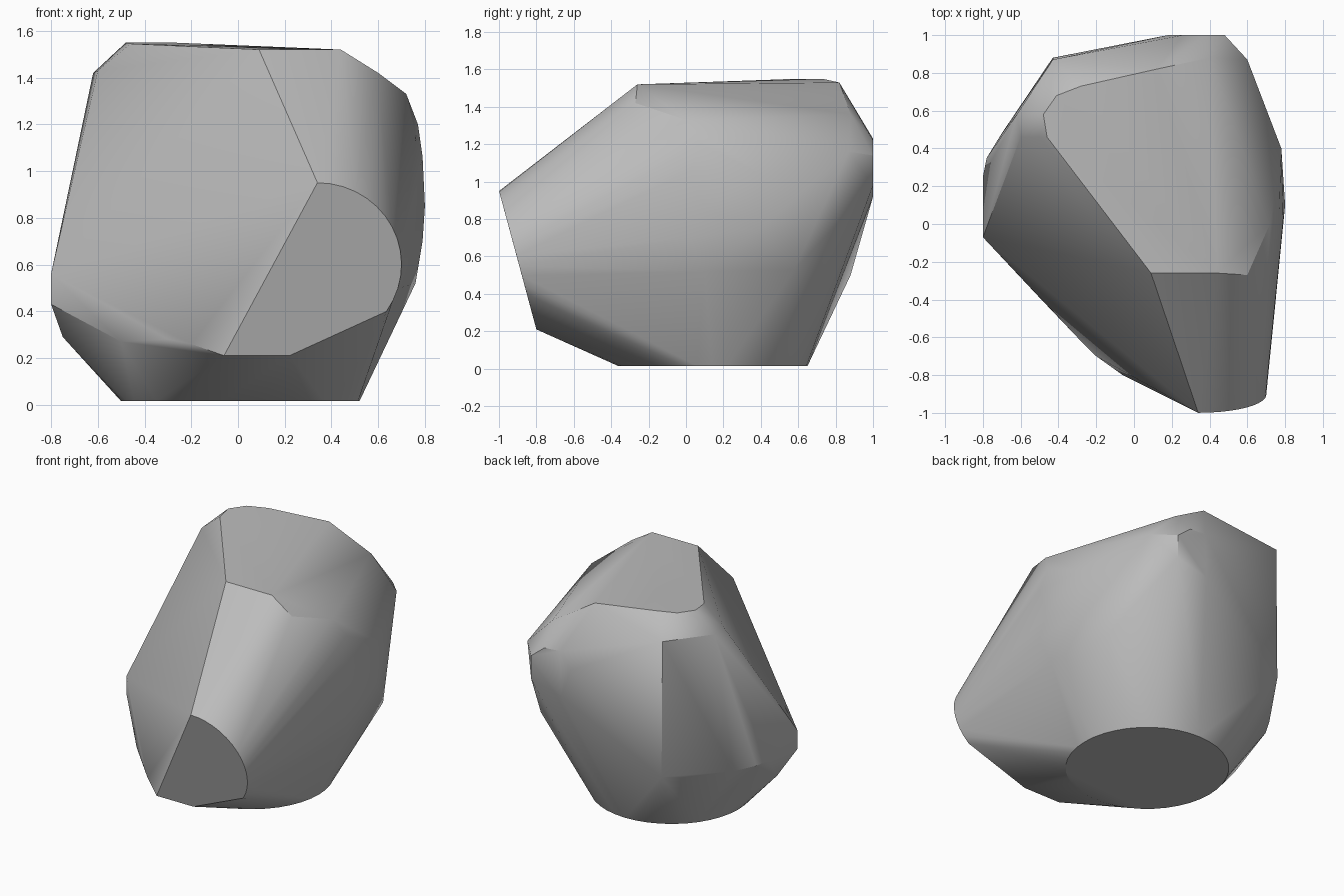
import bpy
import bmesh
from math import sin, cos, radians, tau

default_cube = bpy.data.objects.get("Cube")
if default_cube:
    bpy.data.objects.remove(default_cube, do_unlink=True)


def make_material(name, colour):
    material = bpy.data.materials.new(name)
    material.use_nodes = True
    material.diffuse_color = colour
    shader = material.node_tree.nodes["Principled BSDF"]
    shader.inputs["Base Color"].default_value = colour
    shader.inputs["Roughness"].default_value = 0.8
    return material


def ring(centre_x, centre_y, height, radius, count):
    """Horizontal circle of corner points."""
    return [
        (centre_x + radius * cos(tau * step / count),
         centre_y + radius * sin(tau * step / count),
         height)
        for step in range(count)
    ]


def nose_arc(count):
    """Rounded rim of the slanted front facet."""
    points = []
    for step in range(count + 1):
        angle = radians(125) * step / count
        height = 0.6 + 0.35 * cos(angle)
        points.append((0.34 + 0.36 * sin(angle), -0.743 - 0.27 * height, height))
    return points


def make_rock(name, corners, material):
    """Wrap the corner points in a convex skin and merge near-flat faces."""
    bm = bmesh.new()
    for corner in corners:
        bm.verts.new(corner)
    hull = bmesh.ops.convex_hull(bm, input=bm.verts[:])
    unused = {item for item in hull["geom_interior"] + hull["geom_unused"]
              if isinstance(item, bmesh.types.BMVert)}
    bmesh.ops.delete(bm, geom=list(unused), context="VERTS")
    bmesh.ops.dissolve_limit(bm, angle_limit=radians(3),
                             verts=bm.verts[:], edges=bm.edges[:])
    bmesh.ops.recalc_face_normals(bm, faces=bm.faces[:])
    mesh = bpy.data.meshes.new(name)
    bm.to_mesh(mesh)
    bm.free()
    mesh.materials.append(material)
    rock = bpy.data.objects.new(name, mesh)
    bpy.context.collection.objects.link(rock)
    bpy.ops.object.select_all(action="DESELECT")
    rock.select_set(True)
    bpy.context.view_layer.objects.active = rock
    bpy.ops.object.shade_smooth_by_angle(angle=radians(30))
    return rock


# Slightly domed round foot
foot = ring(0.01, 0.14, 0.015, 0.51, 40) + [(0.01, 0.14, 0)]

# Front facet: rounded rim and its lower edge
nose = nose_arc(14) + [(0.22, -0.8, 0.21), (-0.06, -0.8, 0.21)]

# Flattened crown
crown = [
    (0.09, -0.26, 1.52), (0.44, -0.26, 1.52), (-0.46, 0.46, 1.545),
    (-0.48, 0.58, 1.55), (-0.41, 0.68, 1.55), (-0.28, 0.73, 1.55),
    (0.12, 0.82, 1.53),
]

# Shoulders just below the crown
shoulders = [
    (0.6, -0.27, 1.42), (0.72, 0, 1.33), (-0.6, 0.46, 1.43),
    (-0.62, 0.58, 1.42), (-0.43, 0.87, 1.43), (0.4, 0.88, 1.36),
    (0.6, 0.87, 1.16),
]

# Small flat facet on the back
back_facet = [
    (0.48, 1, 1.14), (0.38, 1, 1.22), (0.26, 1, 1.23),
    (0.18, 1, 1.12), (0.25, 1, 0.92), (0.48, 1, 0.98),
]

# Widest corners around the two flanks
right_flank = [
    (-0.8, -0.07, 0.56), (-0.8, -0.07, 0.43), (-0.8, 0.25, 0.47),
    (-0.78, 0.35, 0.47), (-0.7, 0.48, 0.46), (-0.55, 0.68, 0.45),
    (-0.43, 0.88, 0.5), (-0.75, 0.08, 0.29), (-0.5, -0.39, 0.27),
    (-0.3, -0.6, 0.28), (-0.2, -0.7, 0.26),
]
left_flank = [
    (0.76, 0.1, 0.52), (0.79, 0.02, 0.7), (0.8, 0.1, 0.85),
    (0.79, 0.02, 1.06), (0.77, 0.08, 1.2), (0.78, 0.4, 0.75),
    (0.78, 0.4, 1.04), (0.7, 0.58, 0.53),
]

stone_grey = make_material("stone grey", (0.5, 0.5, 0.5, 1))
make_rock("boulder",
          foot + nose + crown + shoulders + back_facet + right_flank + left_flank,
          stone_grey)
